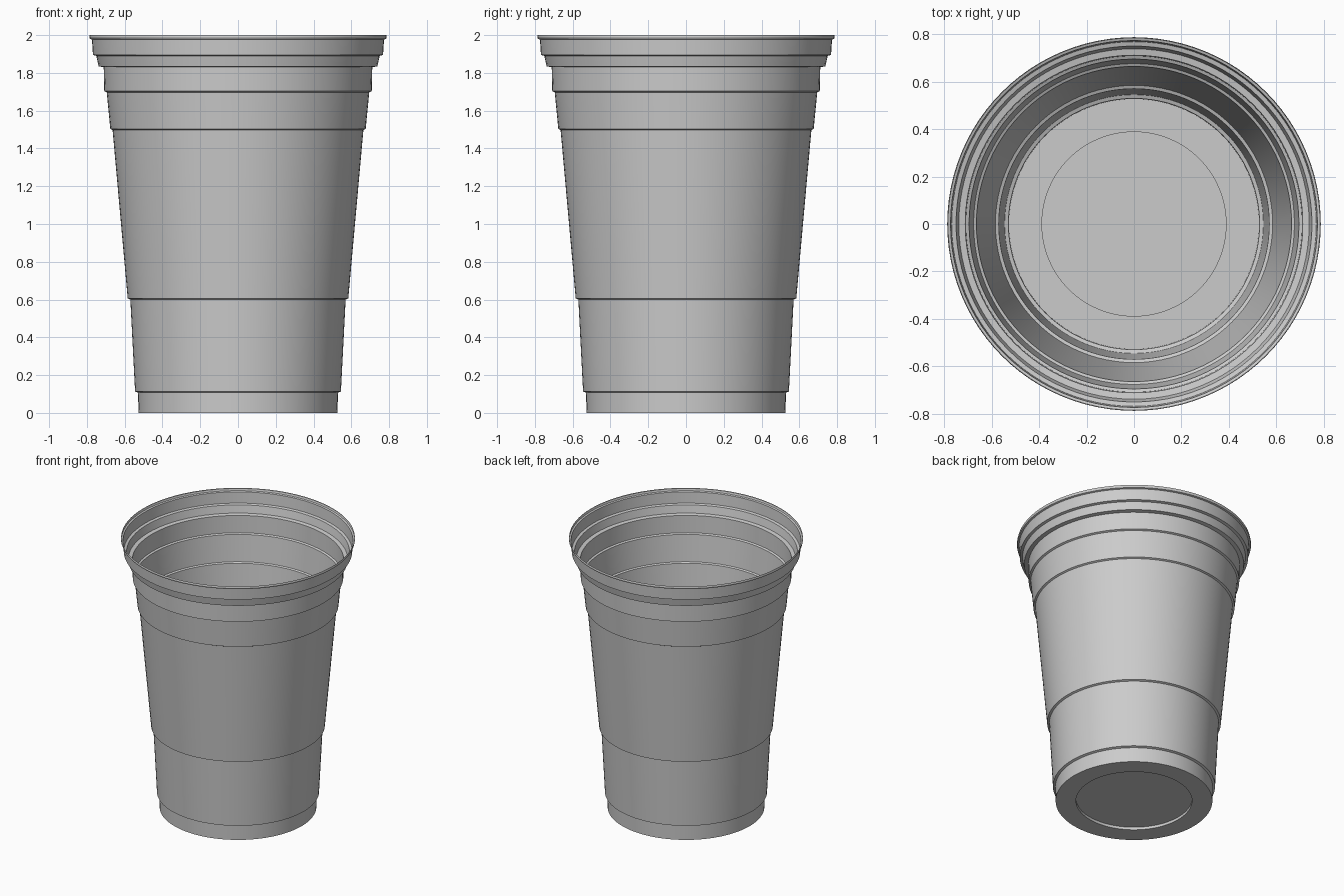
import bpy, bmesh, math

if "Cube" in bpy.data.objects:
    bpy.data.objects.remove(bpy.data.objects["Cube"])

SIDES = 96

# Cup profile (radius, height): raised base centre, stepped wall, flared lip
PROFILE = [
    (0.39, 0.02), (0.39, 0.0), (0.527, 0.0),
    (0.529, 0.107), (0.545, 0.113),
    (0.570, 0.600), (0.584, 0.606),
    (0.664, 1.497), (0.676, 1.503),
    (0.695, 1.697), (0.708, 1.703),
    (0.711, 1.830), (0.738, 1.835),
    (0.750, 1.890), (0.768, 1.895),
    (0.773, 1.976), (0.784, 1.980), (0.787, 1.990), (0.785, 2.0),
]


def lathe(name, profile):
    bm = bmesh.new()
    rings = [[bm.verts.new((r * math.cos(2 * math.pi * i / SIDES),
                            r * math.sin(2 * math.pi * i / SIDES), z))
              for i in range(SIDES)] for r, z in profile]
    # Raised base disc
    bm.faces.new(rings[0][::-1])
    # Thin wall
    for a, b in zip(rings, rings[1:]):
        for i in range(SIDES):
            j = (i + 1) % SIDES
            bm.faces.new((a[i], a[j], b[j], b[i]))
    mesh = bpy.data.meshes.new(name)
    bm.to_mesh(mesh)
    bm.free()
    obj = bpy.data.objects.new(name, mesh)
    bpy.context.collection.objects.link(obj)
    return obj


cup = lathe("cup", PROFILE)
bpy.context.view_layer.objects.active = cup
cup.select_set(True)
bpy.ops.object.shade_smooth_by_angle(angle=math.radians(25))
